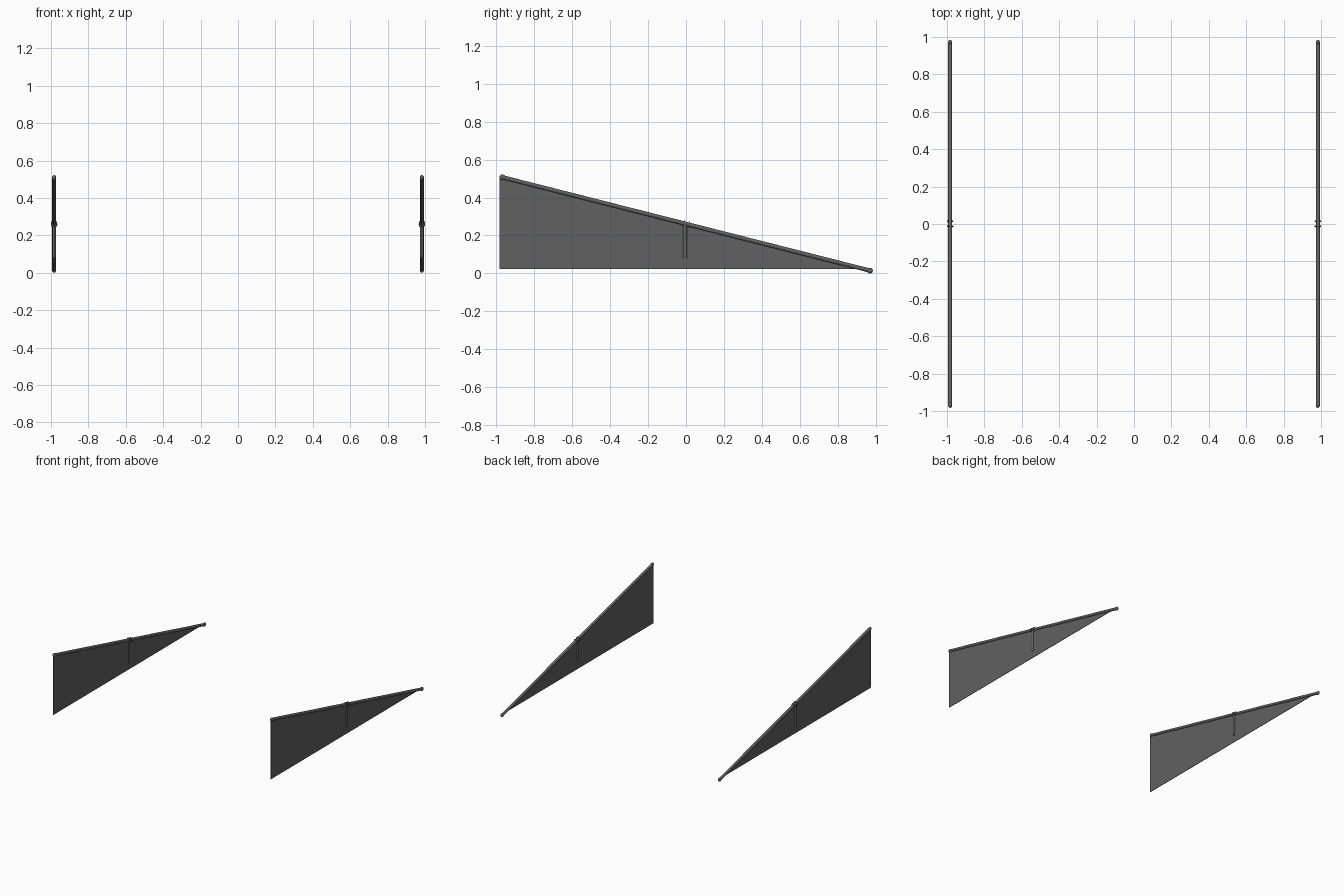
import bpy
import bmesh
import math
from mathutils import Vector

if "Cube" in bpy.data.objects:
    bpy.data.objects.remove(bpy.data.objects["Cube"])

X = 0.983
HIGH = Vector((X, -0.968, 0.507))
LOW = Vector((X, 0.970, 0.015))

mat = bpy.data.materials.new("dark_grey")
mat.diffuse_color = (0.12, 0.12, 0.12, 1)
mat.use_nodes = True
mat.node_tree.nodes["Principled BSDF"].inputs["Base Color"].default_value = mat.diffuse_color


def finish(obj, name, side):
    obj.name = name + ("_right" if side > 0 else "_left")
    obj.data.materials.append(mat)
    return obj


def flip(p, side):
    return Vector((p.x * side, p.y, p.z))


def rod(name, a, b, radius, side, verts=16):
    a, b = flip(a, side), flip(b, side)
    d = b - a
    bpy.ops.mesh.primitive_cylinder_add(
        vertices=verts, radius=radius, depth=d.length, location=(a + b) / 2,
        rotation=d.to_track_quat('Z', 'Y').to_euler())
    obj = bpy.context.object
    bpy.ops.object.shade_smooth_by_angle(angle=math.radians(40))
    return finish(obj, name, side)


def ball(name, p, radius, side):
    bpy.ops.mesh.primitive_uv_sphere_add(
        segments=16, ring_count=10, radius=radius, location=flip(p, side))
    obj = bpy.context.object
    obj.scale.x = 0.75
    bpy.ops.object.shade_smooth_by_angle(angle=math.radians(40))
    return finish(obj, name, side)


def panel(name, side):
    # thin triangular sheet hanging below the rail
    outline = [(-0.983, 0.022), (0.965, 0.022), (-0.968, 0.507), (-0.983, 0.507)]
    t = 0.002
    bm = bmesh.new()
    face = bm.faces.new([bm.verts.new((side * X - t, y, z)) for y, z in outline])
    ext = bmesh.ops.extrude_face_region(bm, geom=[face])
    moved = [v for v in ext["geom"] if isinstance(v, bmesh.types.BMVert)]
    bmesh.ops.translate(bm, verts=moved, vec=(2 * t, 0, 0))
    bmesh.ops.recalc_face_normals(bm, faces=bm.faces)
    mesh = bpy.data.meshes.new(name)
    bm.to_mesh(mesh)
    bm.free()
    obj = bpy.data.objects.new(name, mesh)
    bpy.context.collection.objects.link(obj)
    return finish(obj, name, side)


along = (LOW - HIGH).normalized()
mid = (HIGH + LOW) / 2

for side in (-1, 1):
    panel("side_panel", side)
    # sloping rail with rounded ends
    rod("sloping_rail", HIGH, LOW, 0.011, side)
    ball("upper_rail_end", HIGH, 0.015, side)
    ball("lower_rail_end", LOW, 0.015, side)
    # short central post and the slim collars where it meets the rail
    rod("centre_post", Vector((X, -0.005, 0.08)), Vector((X, -0.005, 0.258)), 0.010, side)
    for offset in (-0.014, 0.014):
        c = mid + along * offset
        rod("rail_collar", c - along * 0.002, c + along * 0.002, 0.017, side)
